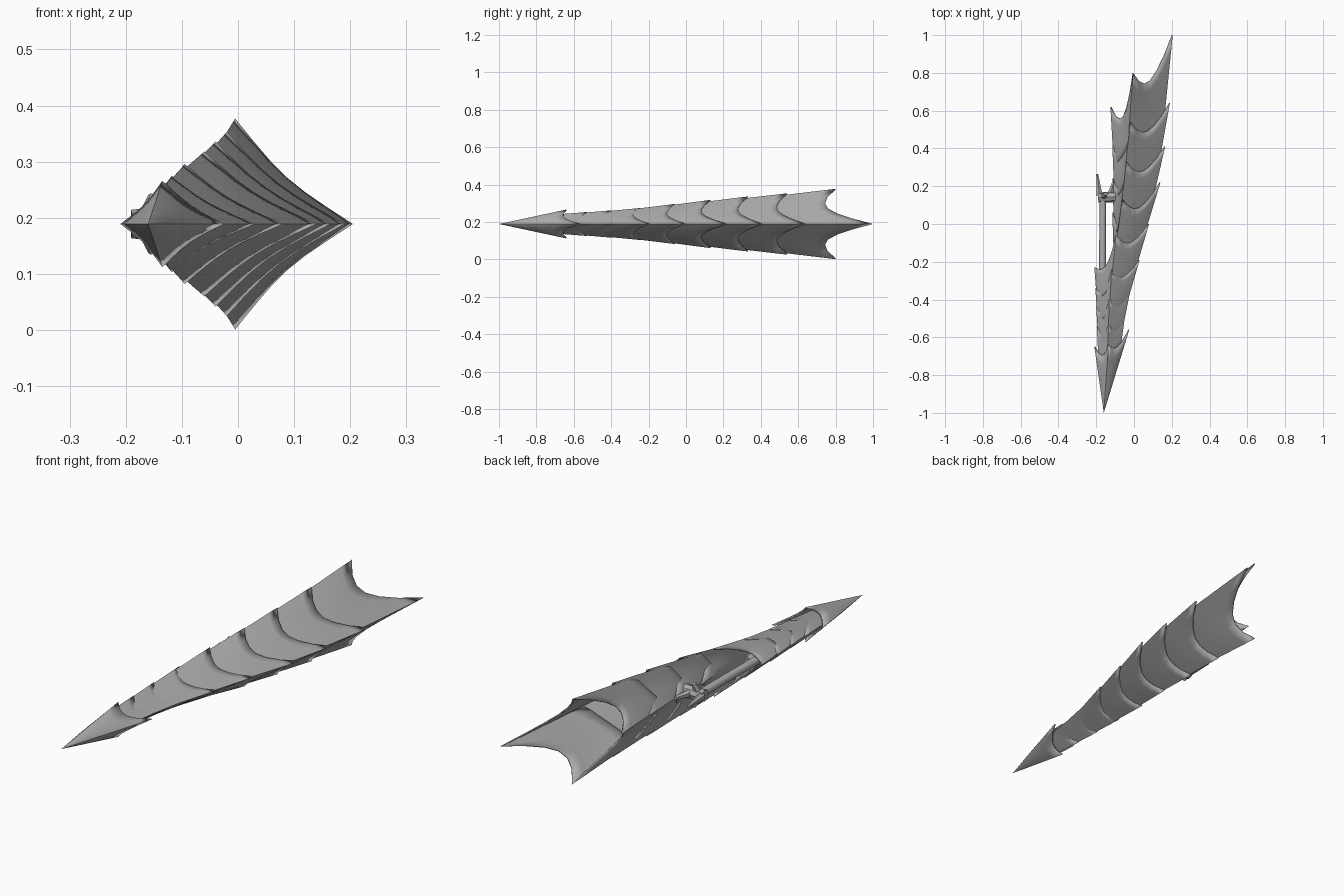
import bpy, bmesh, math
from mathutils import Vector

if "Cube" in bpy.data.objects:
    bpy.data.objects.remove(bpy.data.objects["Cube"])

ZC = 0.189          # height of the lance axis
TIP = Vector((-0.16, -1.0, ZC))
STEPS, ROWS = 6, 6  # points per quarter, rows along a shell

metal = bpy.data.materials.new("grey_metal")
metal.diffuse_color = (0.42, 0.42, 0.42, 1)
metal.use_nodes = True
metal.node_tree.nodes["Principled BSDF"].inputs["Base Color"].default_value = metal.diffuse_color


def finish(name, bm, angle=35):
    mesh = bpy.data.meshes.new(name)
    bm.to_mesh(mesh)
    bm.free()
    mesh.materials.append(metal)
    ob = bpy.data.objects.new(name, mesh)
    bpy.context.collection.objects.link(ob)
    bpy.ops.object.select_all(action='DESELECT')
    ob.select_set(True)
    bpy.context.view_layer.objects.active = ob
    bpy.ops.object.shade_smooth_by_angle(angle=math.radians(angle))
    return ob


def shell(name, front, rim, notch):
    """Kite-section sleeve from four front corners to a four-pointed rim."""
    bm = bmesh.new()
    rows = []
    for j in range(ROWS + 1):
        v = j / ROWS
        corners = [a.lerp(b, v) for a, b in zip(front, rim)]
        axis_x = corners[1].x
        row = []
        for q in range(4):
            a, b = corners[q], corners[(q + 1) % 4]
            for k in range(STEPS):
                t = k / STEPS
                p = a.lerp(b, t)
                s = math.sin(math.pi * t)
                pull = 1 - 0.12 * s * v * v
                p.x = axis_x + (p.x - axis_x) * pull
                p.z = ZC + (p.z - ZC) * pull
                p.y -= notch * s ** 0.85 * v
                row.append(bm.verts.new(p))
        rows.append(row)
    n = STEPS * 4
    for lo, hi in zip(rows, rows[1:]):
        for i in range(n):
            k = (i + 1) % n
            bm.faces.new((lo[i], hi[i], hi[k], lo[k]))
    bmesh.ops.remove_doubles(bm, verts=bm.verts, dist=1e-5)
    ob = finish(name, bm)
    mod = ob.modifiers.new("thickness", 'SOLIDIFY')
    mod.thickness = 0.005
    mod.offset = -1


# right x, right y, ridge x, ridge y, half height, left x, left y, notch depth
shells = [
    ("spear_head", -0.025, -0.56, -0.135, -0.64, 0.077, -0.21, -0.65, 0.05),
    ("neck_plate_1", -0.045, -0.47, -0.135, -0.53, 0.064, -0.197, -0.54, 0.05),
    ("neck_plate_2", -0.015, -0.33, -0.13, -0.40, 0.073, -0.20, -0.44, 0.05),
    ("neck_plate_3", 0.03, -0.19, -0.118, -0.24, 0.086, -0.205, -0.34, 0.06),
    ("neck_plate_4", 0.08, 0.00, -0.095, -0.06, 0.107, -0.21, -0.23, 0.07),
    ("body_plate_1", 0.14, 0.22, -0.06, 0.13, 0.129, -0.115, 0.06, 0.09),
    ("body_plate_2", 0.165, 0.41, -0.04, 0.33, 0.147, -0.115, 0.24, 0.09),
    ("body_plate_3", 0.19, 0.64, -0.02, 0.54, 0.164, -0.115, 0.42, 0.10),
    ("tail_plate", 0.205, 1.00, -0.005, 0.80, 0.188, -0.125, 0.62, 0.14),
]

# overlapping sleeves, each starting inside the one ahead of it
front = [TIP.copy() for _ in range(4)]
prev = None
for name, rx, ry, tx, ty, h, lx, ly, notch in shells:
    rim = [Vector((rx, ry, ZC)), Vector((tx, ty, ZC + h)),
           Vector((lx, ly, ZC)), Vector((tx, ty, ZC - h))]
    if prev:
        front = [a.lerp(b, 0.6) for a, b in zip(front, prev)]
        cx = front[1].x
        for p in front:
            p.x = cx + (p.x - cx) * 0.95
            p.z = ZC + (p.z - ZC) * 0.95
        front[2].x = max(front[2].x, lx + 0.012)
    shell(name, front, rim, notch)
    prev = rim


def bar(name, a, b, r1, r2, sides):
    """Tapered bar between two points."""
    a, b = Vector(a), Vector(b)
    bm = bmesh.new()
    bmesh.ops.create_cone(bm, cap_ends=True, segments=sides,
                          radius1=r1, radius2=r2, depth=(b - a).length)
    bm.transform(Vector(b - a).to_track_quat('Z', 'Y').to_matrix().to_4x4())
    bmesh.ops.translate(bm, verts=bm.verts, vec=(a + b) / 2)
    finish(name, bm)


# grip rod and its pronged mount
bar("grip_rod", (-0.167, -0.34, ZC), (-0.165, 0.15, ZC), 0.018, 0.018, 12)
bar("grip_mount", (-0.19, 0.14, ZC), (-0.09, 0.145, ZC), 0.026, 0.03, 8)
bar("rear_prong", (-0.182, 0.15, ZC), (-0.195, 0.265, ZC), 0.018, 0.006, 6)
bar("inner_prong", (-0.13, 0.14, ZC), (-0.105, 0.23, ZC), 0.02, 0.008, 6)
for side, s in (("upper", 1), ("lower", -1)):
    bar(side + "_prong", (-0.165, 0.14, ZC), (-0.15, 0.16, ZC + s * 0.05),
        0.02, 0.01, 6)
